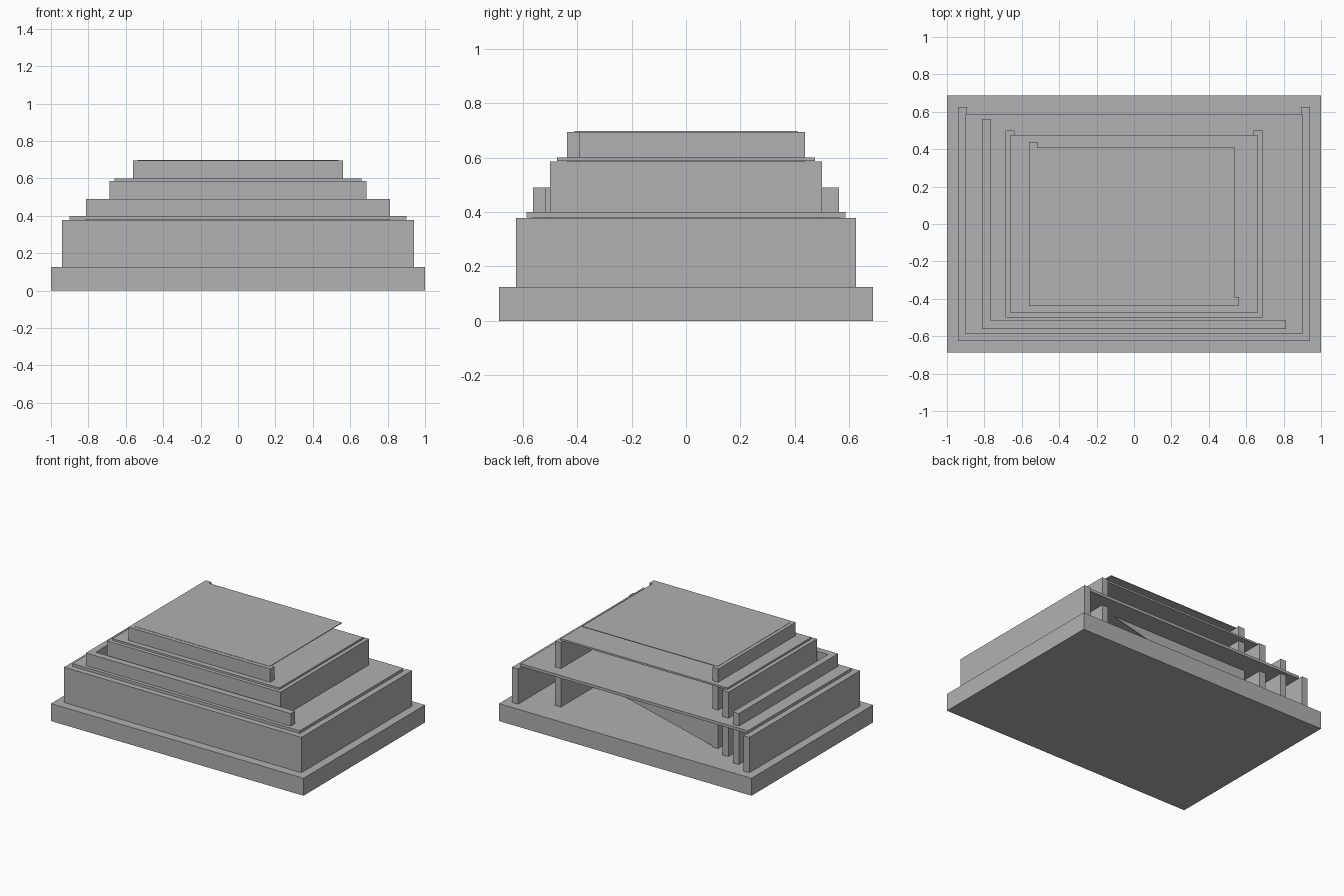
import bpy, bmesh

if "Cube" in bpy.data.objects:
    bpy.data.objects.remove(bpy.data.objects["Cube"])

stone = bpy.data.materials.new("grey_stone")
stone.diffuse_color = (0.44, 0.44, 0.44, 1)
stone.use_nodes = True
stone.node_tree.nodes["Principled BSDF"].inputs["Base Color"].default_value = stone.diffuse_color


def prism(name, outline, z0, z1):
    """Extrude a flat outline from z0 up to z1."""
    bm = bmesh.new()
    face = bm.faces.new([bm.verts.new((x, y, z0)) for x, y in outline])
    top = bmesh.ops.extrude_face_region(bm, geom=[face])["geom"]
    bmesh.ops.translate(bm, vec=(0, 0, z1 - z0),
                        verts=[v for v in top if isinstance(v, bmesh.types.BMVert)])
    bmesh.ops.recalc_face_normals(bm, faces=bm.faces)
    mesh = bpy.data.meshes.new(name)
    bm.to_mesh(mesh)
    bm.free()
    mesh.materials.append(stone)
    obj = bpy.data.objects.new(name, mesh)
    bpy.context.collection.objects.link(obj)
    return obj


def slab(name, x, y, z0, z1):
    return prism(name, [(-x, -y), (x, -y), (x, y), (-x, y)], z0, z1)


def wall(name, x, y, z1, right_side, t=0.047):
    """Front and left wall, optionally returning along the right side."""
    pts = [(-x, y), (-x, -y), (x, -y)]
    if right_side:
        pts += [(x, y), (x - t, y), (x - t, -y + t)]
    else:
        pts += [(x, -y + t)]
    pts += [(-x + t, -y + t), (-x + t, y)]
    return prism(name, pts, FLOOR, z1)


FLOOR = 0.125

# Base and floors
slab("base", 1.0, 0.687, 0, FLOOR)
slab("lower_floor", 0.90, 0.587, 0.38, 0.40)
slab("upper_floor", 0.66, 0.475, 0.587, 0.60)
slab("roof_plate", 0.537, 0.41, 0.692, 0.697)

# Nested walls, all rising from the base
wall("outer_wall", 0.94, 0.625, 0.378, True)
wall("lower_parapet", 0.812, 0.562, 0.49, False)
wall("inner_wall", 0.687, 0.50, 0.586, True)
wall("upper_parapet", 0.562, 0.438, 0.695, False)

# Thin triangular web under the lower floor
web = prism("web", [(-0.52, 0.13), (-0.52, 0.38), (0.54, 0.38)], -0.436, -0.432)
web.rotation_euler = (1.5707963, 0, 0)
